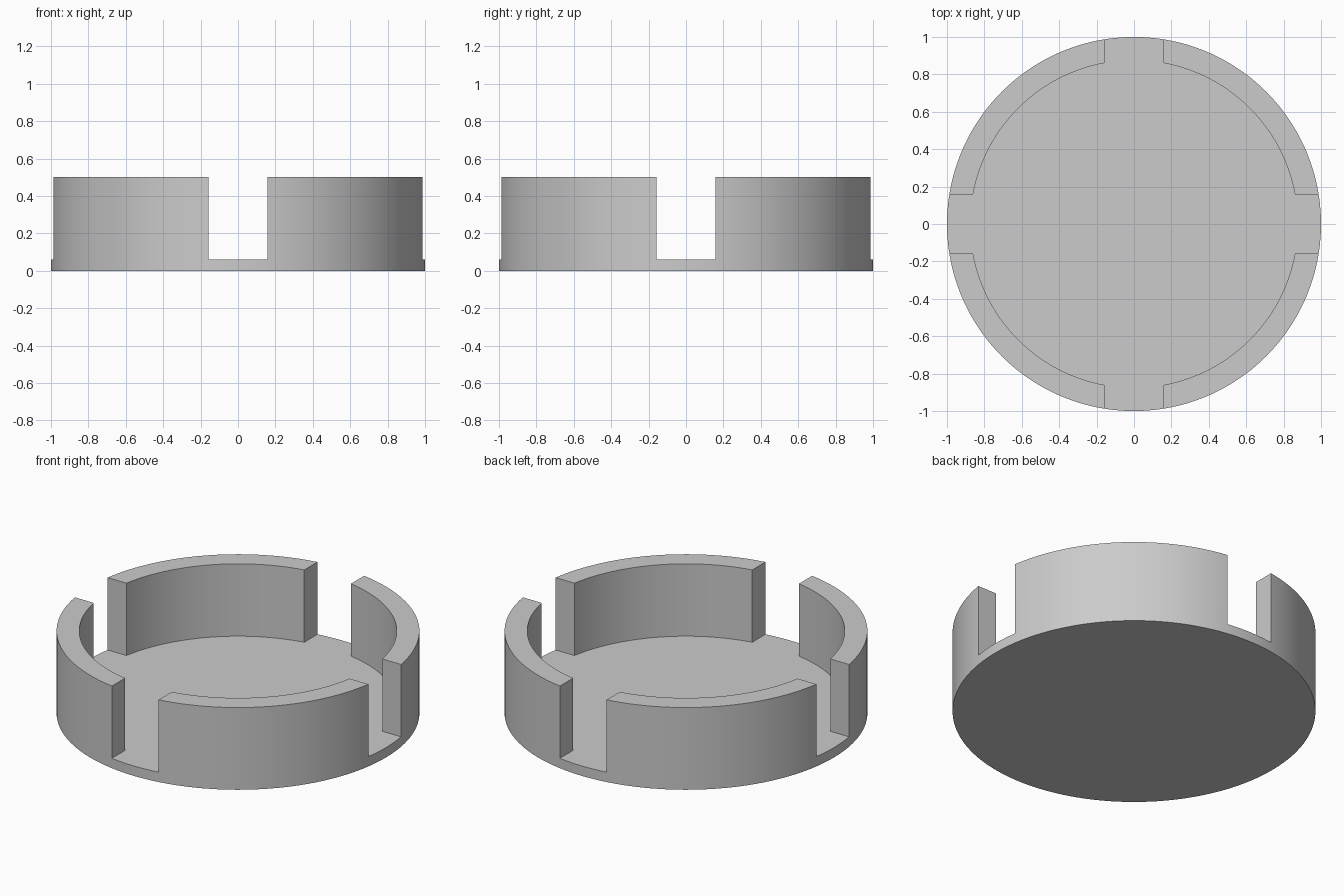
import bpy, bmesh
from math import asin, cos, sin, pi

cube = bpy.data.objects.get("Cube")
if cube:
    bpy.data.objects.remove(cube, do_unlink=True)

OUTER, INNER = 1.0, 0.875
FLOOR, TOP = 0.06, 0.5
SLOT = 0.157            # half the width of each notch
WALL_STEPS, SLOT_STEPS = 28, 6

grey = bpy.data.materials.new("plain grey")
grey.use_nodes = True
colour = (0.6, 0.6, 0.6, 1)
grey.diffuse_color = colour
grey.node_tree.nodes["Principled BSDF"].inputs["Base Color"].default_value = colour

bm = bmesh.new()


def arc(radius, z, start, end, steps):
    verts = []
    for i in range(steps + 1):
        a = start + (end - start) * i / steps
        verts.append(bm.verts.new((radius * cos(a), radius * sin(a), z)))
    return verts


def bridge(a, b):
    for i in range(len(a) - 1):
        bm.faces.new((a[i], a[i + 1], b[i + 1], b[i]))


out_a, in_a = asin(SLOT / OUTER), asin(SLOT / INNER)
bottom_outline, floor_outline = [], []

for q in range(4):
    turn = q * pi / 2
    # Notch: only the rim of the base
    low = arc(OUTER, 0, turn - out_a, turn + out_a, SLOT_STEPS)
    rim = arc(OUTER, FLOOR, turn - out_a, turn + out_a, SLOT_STEPS)
    bridge(low, rim)
    # Curved wall segment
    span = (turn + out_a, turn + pi / 2 - out_a, WALL_STEPS)
    in_span = (turn + in_a, turn + pi / 2 - in_a, WALL_STEPS)
    wall_low = arc(OUTER, 0, *span)
    wall_rim = arc(OUTER, FLOOR, *span)
    wall_top = arc(OUTER, TOP, *span)
    inner_low = arc(INNER, FLOOR, *in_span)
    inner_top = arc(INNER, TOP, *in_span)
    bridge(wall_low, wall_rim)
    bridge(wall_rim, wall_top)
    bridge(wall_top, inner_top)
    bridge(inner_top, inner_low)
    for end in (0, -1):
        bm.faces.new((wall_rim[end], wall_top[end], inner_top[end], inner_low[end]))
    bottom_outline += low + wall_low[1:-1]
    floor_outline += rim + inner_low

# Underside and floor
bm.faces.new(bottom_outline[::-1])
bm.faces.new(floor_outline)

bmesh.ops.remove_doubles(bm, verts=bm.verts, dist=0.0001)
bmesh.ops.recalc_face_normals(bm, faces=bm.faces)
mesh = bpy.data.meshes.new("notched_cup")
bm.to_mesh(mesh)
bm.free()
mesh.materials.append(grey)

cup = bpy.data.objects.new("notched_cup", mesh)
bpy.context.collection.objects.link(cup)
bpy.context.view_layer.objects.active = cup
cup.select_set(True)
bpy.ops.object.shade_smooth_by_angle()
